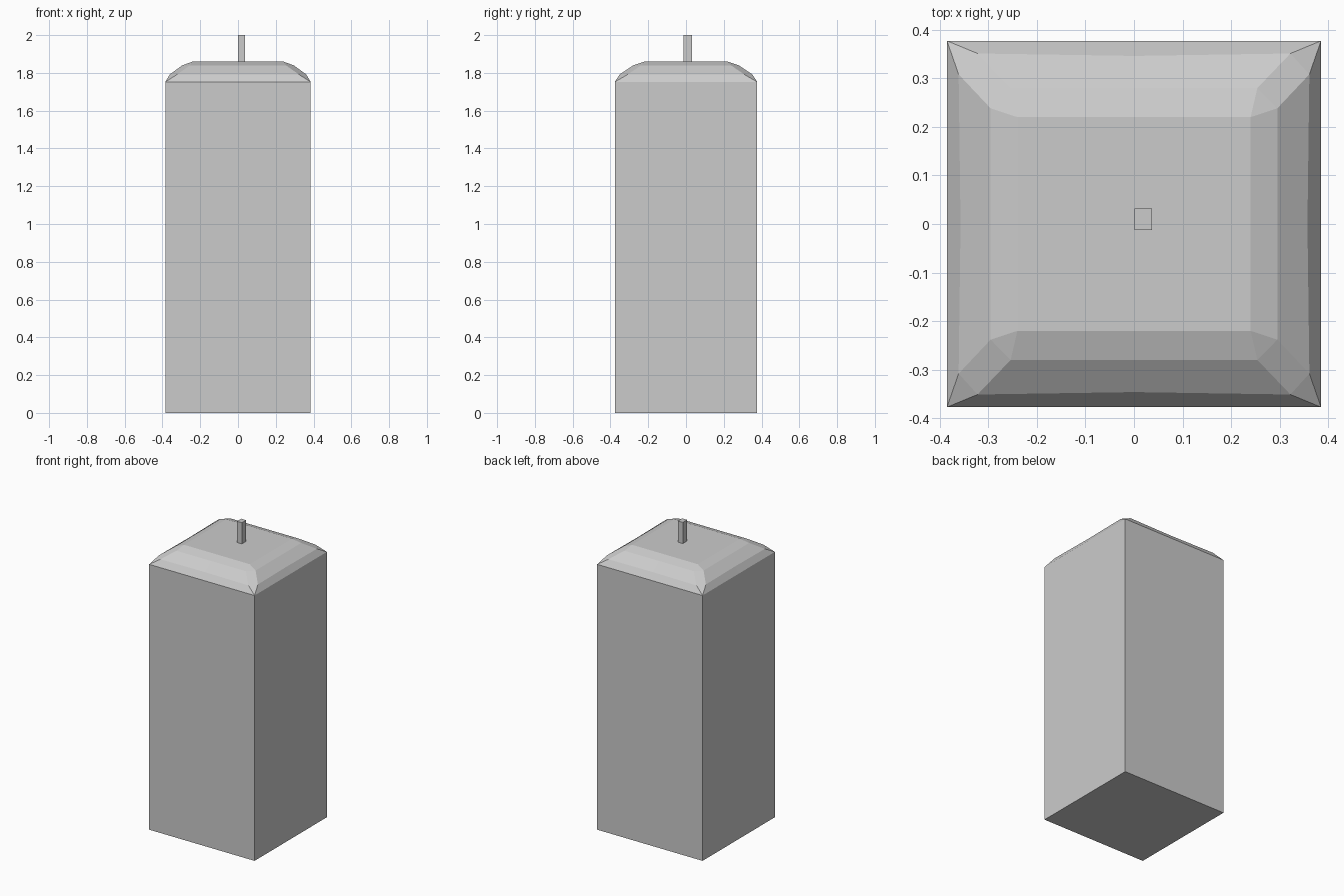
import bpy, bmesh

if "Cube" in bpy.data.objects:
    bpy.data.objects.remove(bpy.data.objects["Cube"])


def finish(name, bm):
    bmesh.ops.remove_doubles(bm, verts=bm.verts[:], dist=1e-4)
    bmesh.ops.recalc_face_normals(bm, faces=bm.faces[:])
    mesh = bpy.data.meshes.new(name)
    bm.to_mesh(mesh)
    bm.free()
    obj = bpy.data.objects.new(name, mesh)
    bpy.context.collection.objects.link(obj)
    return obj


def ring(bm, xo, yi, xi, yo, xm, ym, z):
    """Chamfered rectangle: corner cut from (xo, yi) to (xi, yo), side midpoints xm, ym."""
    pts = [(xm, 0), (xo, yi), (xi, yo), (0, ym), (-xi, yo), (-xo, yi),
           (-xm, 0), (-xo, -yi), (-xi, -yo), (0, -ym), (xi, -yo), (xo, -yi)]
    return [bm.verts.new((x, y, z)) for x, y in pts]


# candle body: square block whose top shoulder rounds over in three facets
levels = [
    (0.385, 0.377, 0.385, 0.377, 0.385, 0.377, 0.0),
    (0.385, 0.377, 0.385, 0.377, 0.385, 0.377, 1.752),
    (0.361, 0.308, 0.322, 0.351, 0.357, 0.346, 1.792),
    (0.295, 0.238, 0.254, 0.280, 0.295, 0.280, 1.840),
    (0.240, 0.220, 0.240, 0.220, 0.240, 0.220, 1.860),
]
bm = bmesh.new()
rings = [ring(bm, *lv) for lv in levels]
for lo, hi in zip(rings, rings[1:]):
    for i in range(12):
        j = (i + 1) % 12
        bm.faces.new((lo[i], lo[j], hi[j], hi[i]))
bm.faces.new(rings[0][::-1])
bm.faces.new(rings[-1])
finish("candle_body", bm)

# wick: small square post, slightly off centre
bm = bmesh.new()
bmesh.ops.create_cube(bm, size=1)
for v in bm.verts:
    v.co.x = 0.019 + v.co.x * 0.036
    v.co.y = 0.010 + v.co.y * 0.044
    v.co.z = 1.925 + v.co.z * 0.15
finish("wick", bm)
